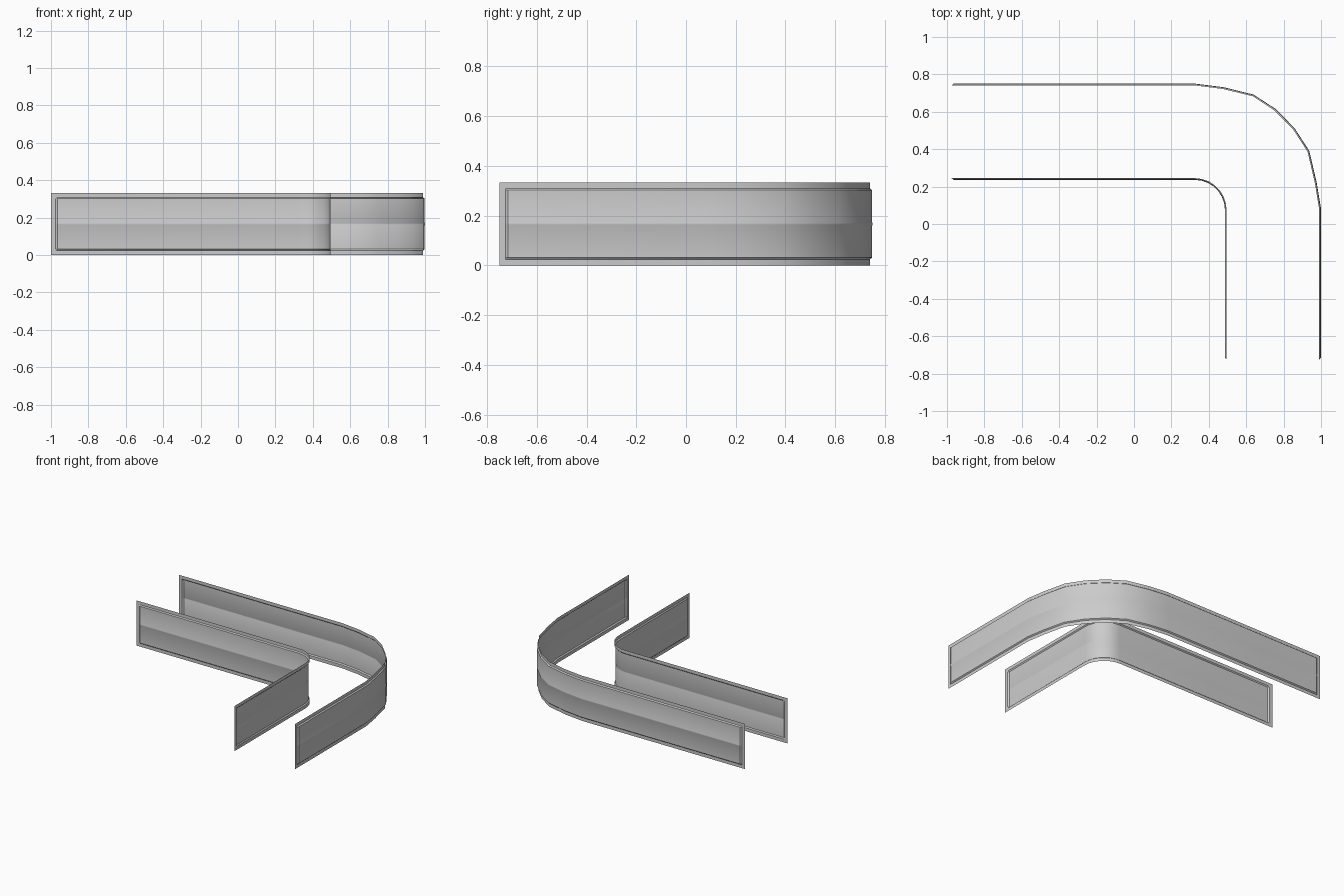
import bpy, bmesh, math
from mathutils import Vector

if "Cube" in bpy.data.objects:
    bpy.data.objects.remove(bpy.data.objects["Cube"])

H = 0.333
# vertical profile: (height, fraction of the emboss depth)
PROFILE = [(0, 0), (0.024, 0), (0.031, 0.8), (0.158, 0.8), (0.163, 1.0),
           (0.170, 1.0), (0.175, 0.8), (0.302, 0.8), (0.309, 0), (H, 0)]


def make_wall(name, corner, depth):
    """Thin sheet wall following a bend; the panel is embossed by depth."""
    x, y = corner[-1][0], corner[0][1]
    # plain rim columns at both ends, then the embossed run
    pts = [(-1, y), (-0.975, y), (-0.965, y), (-0.5, y)] + corner
    pts += [(x, -0.715), (x, -0.725), (x, -0.75)]
    pts = [Vector(p) for p in pts]
    n = len(pts)
    bm = bmesh.new()
    cols = []
    for i, p in enumerate(pts):
        a = (p - pts[i - 1]).normalized() if i else Vector((1, 0))
        b = (pts[i + 1] - p).normalized() if i < n - 1 else Vector((0, -1))
        t = (a + b).normalized()
        normal = Vector((-t.y, t.x))
        d = 0 if i < 2 or i > n - 3 else depth
        col = []
        for z, f in PROFILE:
            q = p + normal * d * f
            col.append(bm.verts.new((q.x, q.y, z)))
        cols.append(col)
    for c0, c1 in zip(cols, cols[1:]):
        for k in range(len(PROFILE) - 1):
            quad = (c0[k], c0[k + 1], c1[k + 1], c1[k])
            bm.faces.new(quad if depth < 0 else quad[::-1])
    bmesh.ops.recalc_face_normals(bm, faces=bm.faces)
    # embossed side faces outward
    bm.faces.ensure_lookup_table()
    bm.normal_update()
    if bm.faces[0].normal.y * depth < 0:
        bmesh.ops.reverse_faces(bm, faces=bm.faces)
    me = bpy.data.meshes.new(name)
    bm.to_mesh(me)
    bm.free()
    ob = bpy.data.objects.new(name, me)
    bpy.context.collection.objects.link(ob)
    bpy.ops.object.select_all(action='DESELECT')
    bpy.context.view_layer.objects.active = ob
    ob.select_set(True)
    bpy.ops.object.shade_smooth_by_angle(angle=math.radians(30))
    return ob


# wide bend, embossed away from the lane
make_wall("outer_wall", [(0.33, 0.74), (0.475, 0.722), (0.635, 0.683), (0.75, 0.608),
                         (0.85, 0.507), (0.928, 0.387), (0.967, 0.22), (0.99, 0.08)], 0.01)

# tight bend, embossed toward the inside of the corner
arc = [(0.325 + 0.17 * math.sin(math.pi / 2 * i / 7),
        0.075 + 0.17 * math.cos(math.pi / 2 * i / 7)) for i in range(8)]
make_wall("inner_wall", arc, -0.009)
